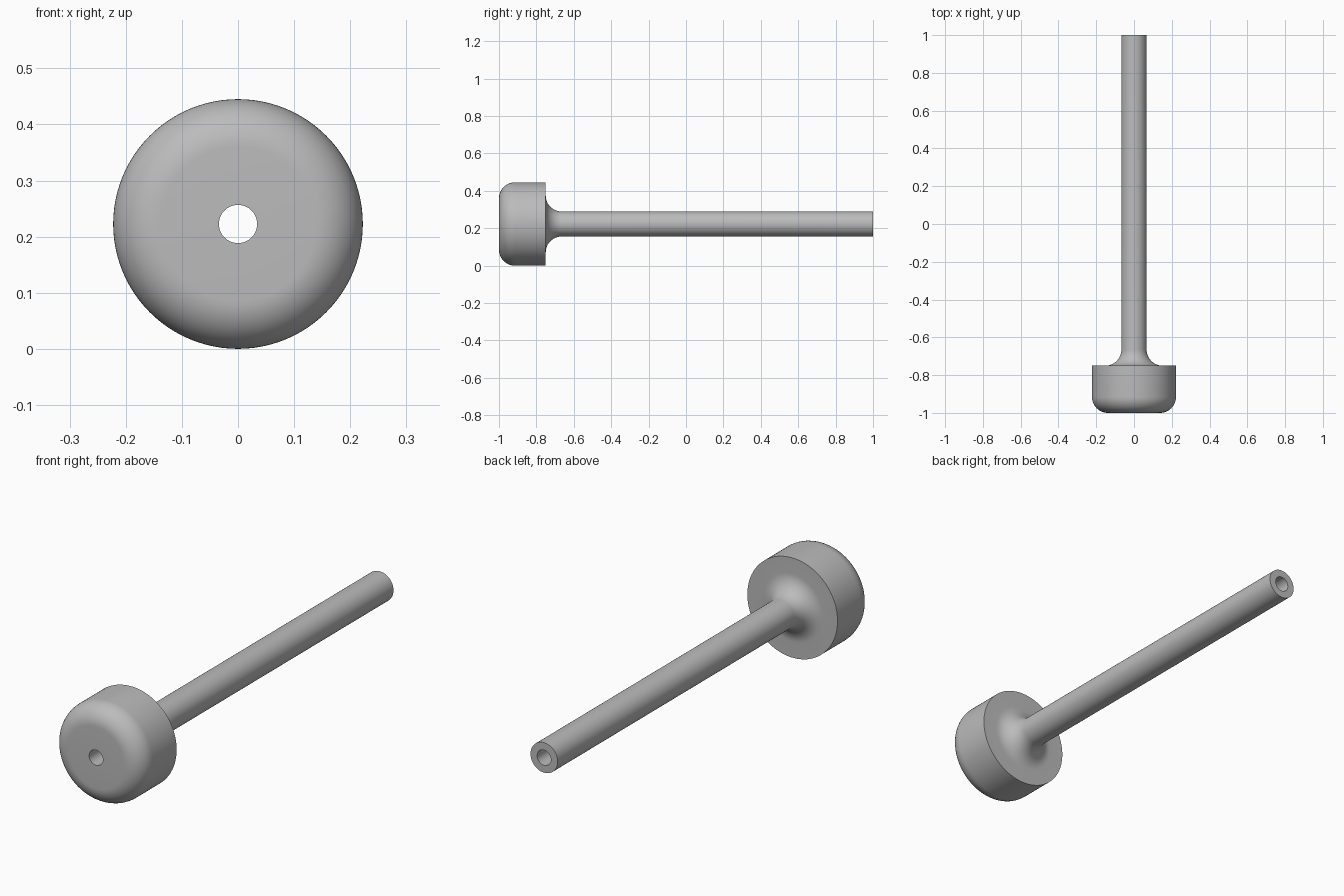
import bpy, bmesh, math
from mathutils import Matrix, Vector

if "Cube" in bpy.data.objects:
    bpy.data.objects.remove(bpy.data.objects["Cube"], do_unlink=True)

HEAD_R, SHAFT_R, BORE_R = 0.2225, 0.067, 0.034
FRONT, HEAD_BACK, END = -1.0, -0.75, 1.0
ROUND = 0.085
SIDES = 96


def arc(radius_centre, y_centre, start, end, steps=14):
    """Points (radius, y) along a circular arc, angles in degrees."""
    points = []
    for i in range(steps + 1):
        a = math.radians(start + (end - start) * i / steps)
        points.append((radius_centre + ROUND * math.cos(a),
                       y_centre + ROUND * math.sin(a)))
    return points


# Closed half-section: bored front, rounded head, fillet, hollow shaft
profile = [(BORE_R, FRONT)]
profile += arc(HEAD_R - ROUND, FRONT + ROUND, -90, 0)
profile += [(HEAD_R, HEAD_BACK)]
profile += arc(SHAFT_R + ROUND, HEAD_BACK + ROUND, 270, 180)
profile += [(SHAFT_R, END), (BORE_R, END)]

# Revolve the section about the long axis
bm = bmesh.new()
verts = [bm.verts.new((r, y, 0)) for r, y in profile]
edges = [bm.edges.new((verts[i - 1], verts[i])) for i in range(len(verts))]
bmesh.ops.spin(bm, geom=verts + edges, cent=(0, 0, 0), axis=(0, 1, 0),
               angle=math.tau, steps=SIDES, use_duplicate=False)
bmesh.ops.remove_doubles(bm, verts=bm.verts, dist=0.0001)
bmesh.ops.transform(bm, matrix=Matrix.Translation(Vector((0, 0, HEAD_R))), verts=bm.verts)
bmesh.ops.recalc_face_normals(bm, faces=bm.faces)

mesh = bpy.data.meshes.new("hollow_headed_pin")
bm.to_mesh(mesh)
bm.free()
pin = bpy.data.objects.new("hollow_headed_pin", mesh)
bpy.context.collection.objects.link(pin)

# Plain grey
grey = bpy.data.materials.new("plain_grey")
colour = (0.5, 0.5, 0.5, 1)
grey.use_nodes = True
grey.diffuse_color = colour
grey.node_tree.nodes["Principled BSDF"].inputs["Base Color"].default_value = colour
mesh.materials.append(grey)

bpy.ops.object.select_all(action="DESELECT")
pin.select_set(True)
bpy.context.view_layer.objects.active = pin
bpy.ops.object.shade_smooth_by_angle(angle=math.radians(30))
